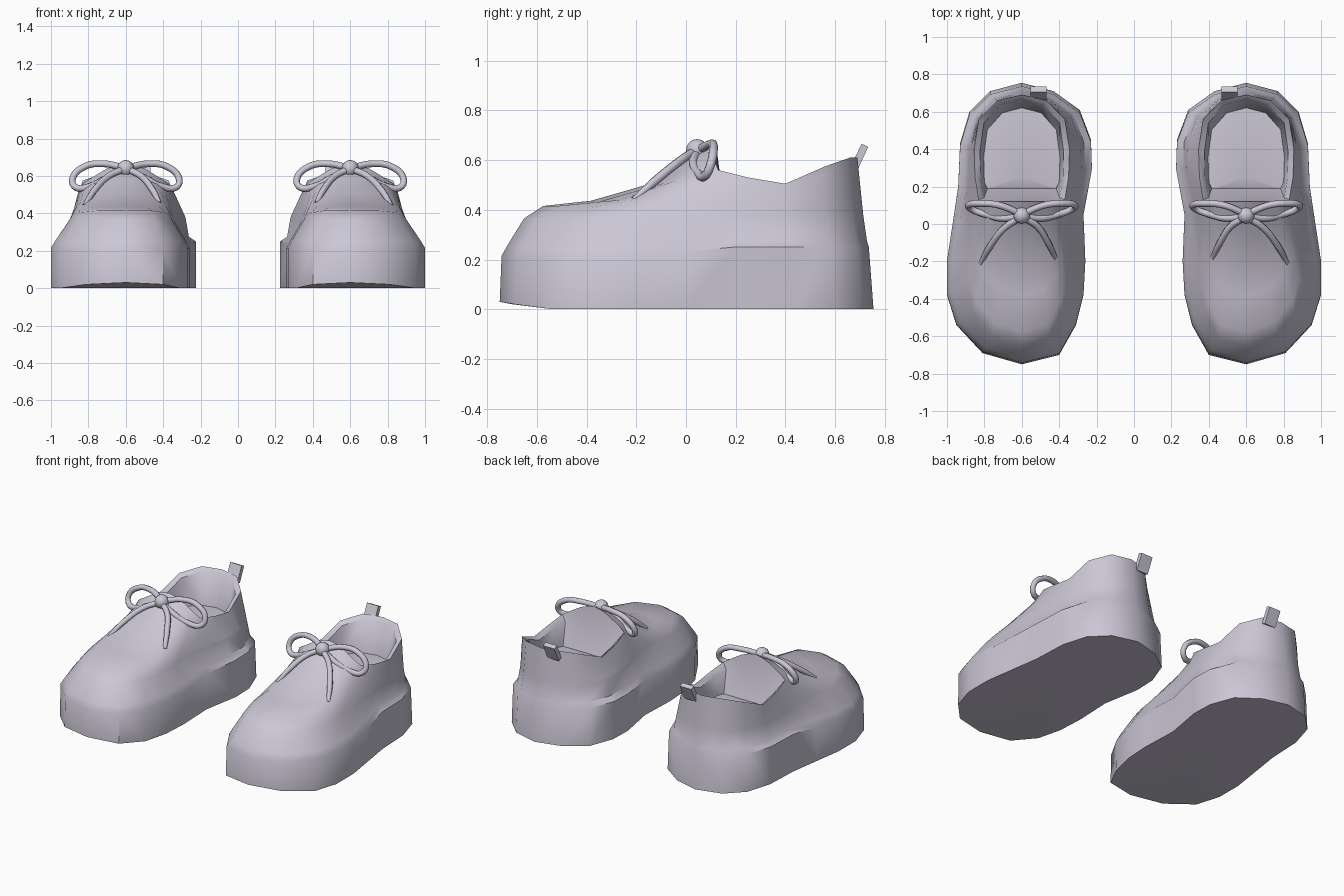
import bpy, bmesh, math
from mathutils import Vector, Matrix

if "Cube" in bpy.data.objects:
    bpy.data.objects.remove(bpy.data.objects["Cube"], do_unlink=True)

# One pale lavender grey for everything
lavender = bpy.data.materials.new("pale_lavender_grey")
lavender.use_nodes = True
colour = (0.60, 0.57, 0.67, 1)
lavender.diffuse_color = colour
lavender.node_tree.nodes["Principled BSDF"].inputs["Base Color"].default_value = colour

# Sole outline, from the toe round the outer side to the heel and back
OUTLINE = [(0, -.75), (.21, -.69), (.35, -.54), (.4, -.38), (.4, -.2),
           (.37, 0), (.34, .2), (.33, .43), (.28, .6), (.17, .71),
           (0, .755), (-.17, .71), (-.31, .61), (-.37, .45), (-.375, .3),
           (-.33, .05), (-.34, -.2), (-.33, -.38), (-.29, -.54), (-.2, -.7)]
# Half of the foot opening, tongue centre to heel centre
COLLAR = [(0, .12, .67), (.05, .12, .66), (.1, .12, .64), (.15, .12, .61),
          (.19, .12, .585), (.23, .13, .56), (.25, .25, .53),
          (.255, .4, .505), (.23, .56, .575), (.13, .66, .61), (0, .69, .61)]
VAMP_DIP = [1, 1, .6, .1]
COUNT = len(OUTLINE)
HALF = COUNT // 2


def collar_ring():
    mirrored = [(-x, y, z) for x, y, z in COLLAR[-2:0:-1]]
    return [Vector(p) for p in COLLAR + mirrored]


def outline_ring(scale_front, scale_rear, toe, heel, z_front, z_rear):
    """Outline scaled across and along, blending from forefoot to heel."""
    ring = []
    for x, y in OUTLINE:
        k = min(1, max(0, (y + .2) / .4))
        sx = scale_front + (scale_rear - scale_front) * k
        ring.append(Vector((x * sx, y * (toe if y < 0 else heel),
                            z_front + (z_rear - z_front) * k)))
    return ring


def finish(obj, x, side, smooth=True):
    obj.data.materials.append(lavender)
    if obj.type == 'MESH':
        obj.data.transform(Matrix.Translation((x, 0, 0)))
    if smooth:
        bpy.ops.object.select_all(action='DESELECT')
        obj.select_set(True)
        bpy.context.view_layer.objects.active = obj
        bpy.ops.object.shade_smooth_by_angle(angle=math.radians(42))


def mesh_object(name, bm):
    bmesh.ops.recalc_face_normals(bm, faces=bm.faces)
    mesh = bpy.data.meshes.new(name)
    bm.to_mesh(mesh)
    bm.free()
    obj = bpy.data.objects.new(name, mesh)
    bpy.context.collection.objects.link(obj)
    return obj


def shoe_body(name, side):
    collar = collar_ring()
    # Sole and welt
    bottom = outline_ring(1, 1, 1, 1, 0, 0)
    bottom[0].z = .03
    bottom[1].z = bottom[-1].z = .02
    rings = [bottom,
             outline_ring(1, 1, .99, .975, .215, .25),
             outline_ring(.94, .9, .96, .965, .255, .275)]
    # Upper, running from the welt to the opening
    shoulder = outline_ring(.75, .85, .87, .945, .365, .38)
    rings.append(shoulder)
    for t, dip in ((.1, -.02), (.35, .035), (.65, .06), (.85, .02)):
        ring = []
        for i in range(COUNT):
            p = shoulder[i].lerp(collar[i], t)
            j = min(i, COUNT - i)
            if j < len(VAMP_DIP):
                p.z -= dip * VAMP_DIP[j]
            ring.append(p)
        rings.append(ring)
    rings.append(collar)
    # Lining and insole
    lining, insole = [], []
    for p in collar:
        front = p.y < .14
        lining.append(Vector((p.x * .88, .14 if front else p.y * .965,
                              .52 if front else p.z - .02)))
        insole.append(Vector((p.x * .8, .19 if front else p.y * .9, .38)))
    rings += [lining, insole]

    bm = bmesh.new()
    loops = [[bm.verts.new((p.x * side, p.y, p.z)) for p in r] for r in rings]
    for low, high in zip(loops, loops[1:]):
        for i in range(COUNT):
            j = (i + 1) % COUNT
            bm.faces.new((low[i], low[j], high[j], high[i]))
    for loop, centre in ((loops[0], (0, 0, 0)), (loops[-1], (0, .25, .4))):
        hub = bm.verts.new(centre)
        for i in range(COUNT):
            bm.faces.new((loop[i], loop[(i + 1) % COUNT], hub))
    finish(mesh_object(name, bm), side * .6, side)


def lace(name, points, side, tip=1):
    curve = bpy.data.curves.new(name, 'CURVE')
    curve.dimensions = '3D'
    curve.bevel_depth = .018
    curve.bevel_resolution = 2
    curve.resolution_u = 5
    curve.use_fill_caps = True
    spline = curve.splines.new('BEZIER')
    spline.bezier_points.add(len(points) - 1)
    for bp, (x, y, z) in zip(spline.bezier_points, points):
        bp.co = (side * (x + .6), y, z)
        bp.handle_left_type = bp.handle_right_type = 'AUTO'
    spline.bezier_points[-1].radius = tip
    obj = bpy.data.objects.new(name, curve)
    bpy.context.collection.objects.link(obj)
    curve.materials.append(lavender)


def knot(name, side):
    bm = bmesh.new()
    bmesh.ops.create_uvsphere(bm, u_segments=12, v_segments=8, radius=.045,
                              matrix=Matrix.Translation((0, .045, .64)))
    finish(mesh_object(name, bm), side * .6, side)


def heel_tab(name, side):
    bm = bmesh.new()
    place = (Matrix.Translation((-.09 * side, .697, .61))
             @ Matrix.Rotation(math.radians(-25), 4, 'X')
             @ Matrix.Diagonal((.085, .03, .11, 1)))
    bmesh.ops.create_cube(bm, size=1, matrix=place)
    finish(mesh_object(name, bm), side * .6, side, smooth=False)


LOOP = [(0, .05, .64), (.12, .1, .665), (.22, .11, .65), (.285, .1, .585),
        (.27, .08, .54), (.19, .05, .545), (.1, .03, .59), (0, .045, .635)]
OUTER_TAIL = [(0, .04, .64), (.09, -.02, .6), (.17, -.12, .52), (.22, -.21, .44)]
INNER_TAIL = [(0, .04, .64), (-.08, -.01, .6), (-.14, -.1, .53), (-.18, -.18, .455)]

# The pair
for label, side in (("left", 1), ("right", -1)):
    shoe_body(label + "_shoe", side)
    heel_tab(label + "_heel_tab", side)
    knot(label + "_lace_knot", side)
    lace(label + "_outer_bow_loop", LOOP, side)
    lace(label + "_inner_bow_loop", [(-x, y, z) for x, y, z in LOOP], side)
    lace(label + "_outer_lace_end", OUTER_TAIL, side, .7)
    lace(label + "_inner_lace_end", INNER_TAIL, side, .7)
